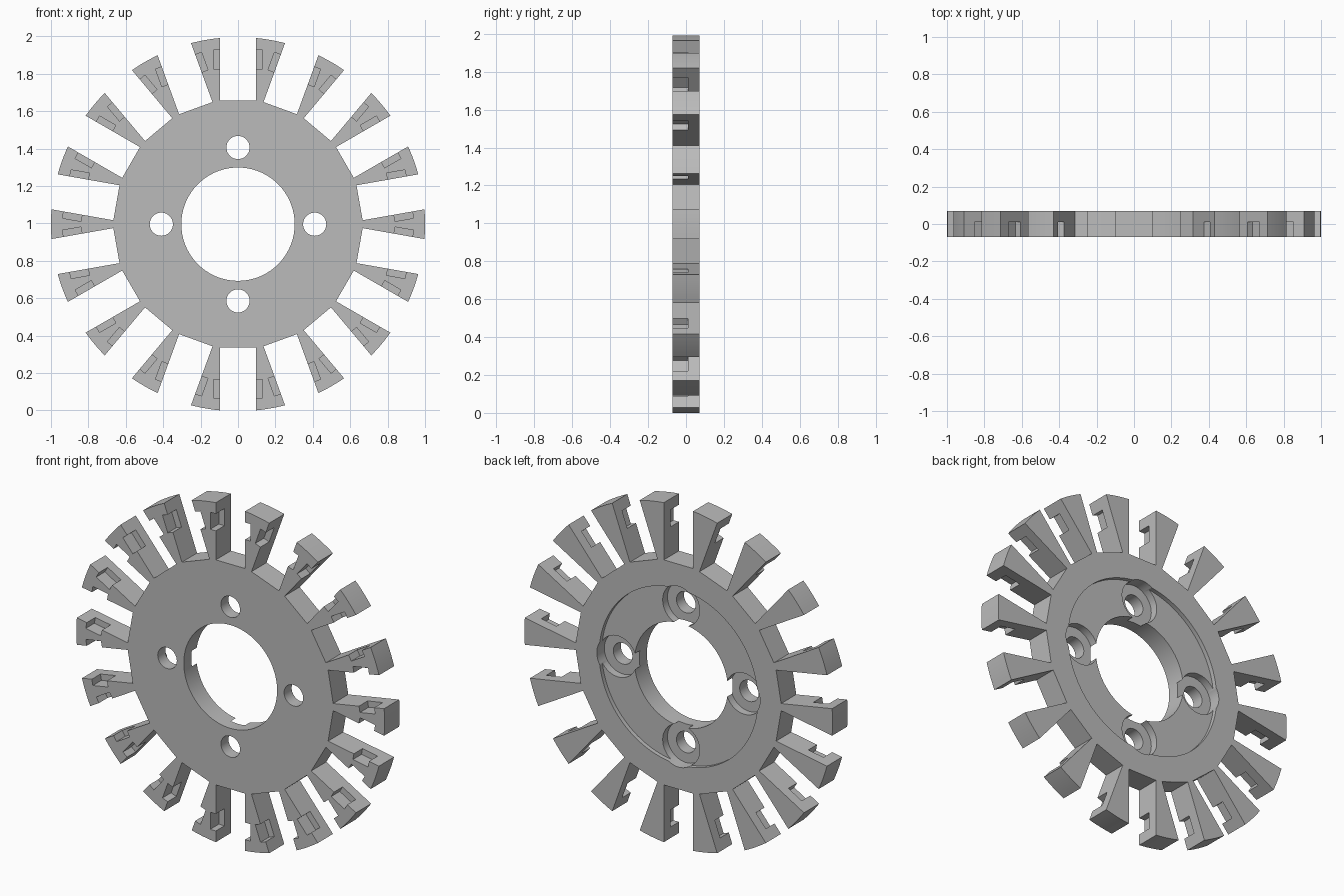
import bpy, bmesh
from math import sin, cos, asin, sqrt, radians, tau
from mathutils import Matrix, Vector

TEETH = 18
PITCH = tau / TEETH
HALF = 0.07            # half thickness
SLOT = 0.095           # half slot width
ROOT = 0.66            # slot floor distance
CENTRE_Z = sin(radians(90) - asin(SLOT))

cube = bpy.data.objects.get("Cube")
if cube:
    bpy.data.objects.remove(cube, do_unlink=True)

grey = bpy.data.materials.new("plain grey")
grey.use_nodes = True
colour = (0.5, 0.5, 0.5, 1)
grey.diffuse_color = colour
grey.node_tree.nodes["Principled BSDF"].inputs["Base Color"].default_value = colour


def make_object(name, bm):
    bmesh.ops.recalc_face_normals(bm, faces=bm.faces)
    mesh = bpy.data.meshes.new(name)
    bm.to_mesh(mesh)
    bm.free()
    obj = bpy.data.objects.new(name, mesh)
    obj.location.z = CENTRE_Z
    bpy.context.collection.objects.link(obj)
    mesh.materials.append(grey)
    return obj


def spin(angle):
    return Matrix.Rotation(-angle, 4, "Y")


def cylinders(name, radius, y0, y1, centres, segments):
    """Cylinders along y at the given centres."""
    bm = bmesh.new()
    for c in centres:
        place = Matrix.Translation(c + Vector((0, (y0 + y1) / 2, 0)))
        bmesh.ops.create_cone(bm, cap_ends=True, segments=segments,
                              radius1=radius, radius2=radius, depth=y1 - y0,
                              matrix=place @ Matrix.Rotation(radians(90), 4, "X"))
    return make_object(name, bm)


# Slotted disc: one outline, extruded through the thickness
bm = bmesh.new()
outline = []
tip = PITCH / 2 - asin(SLOT)
for i in range(TEETH):
    a = i * PITCH
    before, after = spin(a - PITCH / 2), spin(a + PITCH / 2)
    outline.append(before @ Vector((ROOT, -HALF, SLOT)))
    for k in range(7):
        t = a + tip * (k / 3 - 1)
        outline.append(Vector((cos(t), -HALF, sin(t))))
    outline.append(after @ Vector((ROOT, -HALF, -SLOT)))
face = bm.faces.new([bm.verts.new(p) for p in outline])
new = bmesh.ops.extrude_face_region(bm, geom=[face])["geom"]
bmesh.ops.translate(bm, vec=(0, 2 * HALF, 0),
                    verts=[v for v in new if isinstance(v, bmesh.types.BMVert)])
wheel = make_object("slotted_wheel", bm)

# Side notches in the front of every slot
bm = bmesh.new()
for i in range(TEETH):
    place = spin((i + 0.5) * PITCH) @ Matrix.Translation((0.88, -0.07, 0))
    bmesh.ops.create_cube(bm, size=1, matrix=place @ Matrix.Diagonal((0.1, 0.16, 0.262, 1)))
notches = make_object("notch_cutter", bm)

# Bore, rear recess, bolt holes and counterbores
middle = [Vector((0, 0, 0))]
bolts = [spin(i * tau / 4) @ Vector((0.41, 0, 0)) for i in range(4)]
cutters = [
    notches,
    cylinders("recess_cutter", 0.515, 0.045, 0.2, middle, 96),
    cylinders("bore_cutter", 0.303, -0.2, 0.2, middle, 72),
    cylinders("counterbore_cutter", 0.12, 0.0, 0.21, bolts, 48),
    cylinders("bolt_hole_cutter", 0.062, -0.21, 0.22, bolts, 32),
]
for cutter in cutters:
    cutter.hide_render = True
    mod = wheel.modifiers.new(cutter.name, "BOOLEAN")
    mod.operation = "DIFFERENCE"
    mod.solver = "EXACT"
    mod.object = cutter

# Bake the cuts and drop the cutters
bpy.context.view_layer.update()
depsgraph = bpy.context.evaluated_depsgraph_get()
baked = bpy.data.meshes.new_from_object(wheel.evaluated_get(depsgraph))
wheel.modifiers.clear()
wheel.data = baked
for cutter in cutters:
    bpy.data.objects.remove(cutter, do_unlink=True)

bpy.ops.object.select_all(action="DESELECT")
wheel.select_set(True)
bpy.context.view_layer.objects.active = wheel
bpy.ops.object.shade_smooth_by_angle(angle=radians(30))
